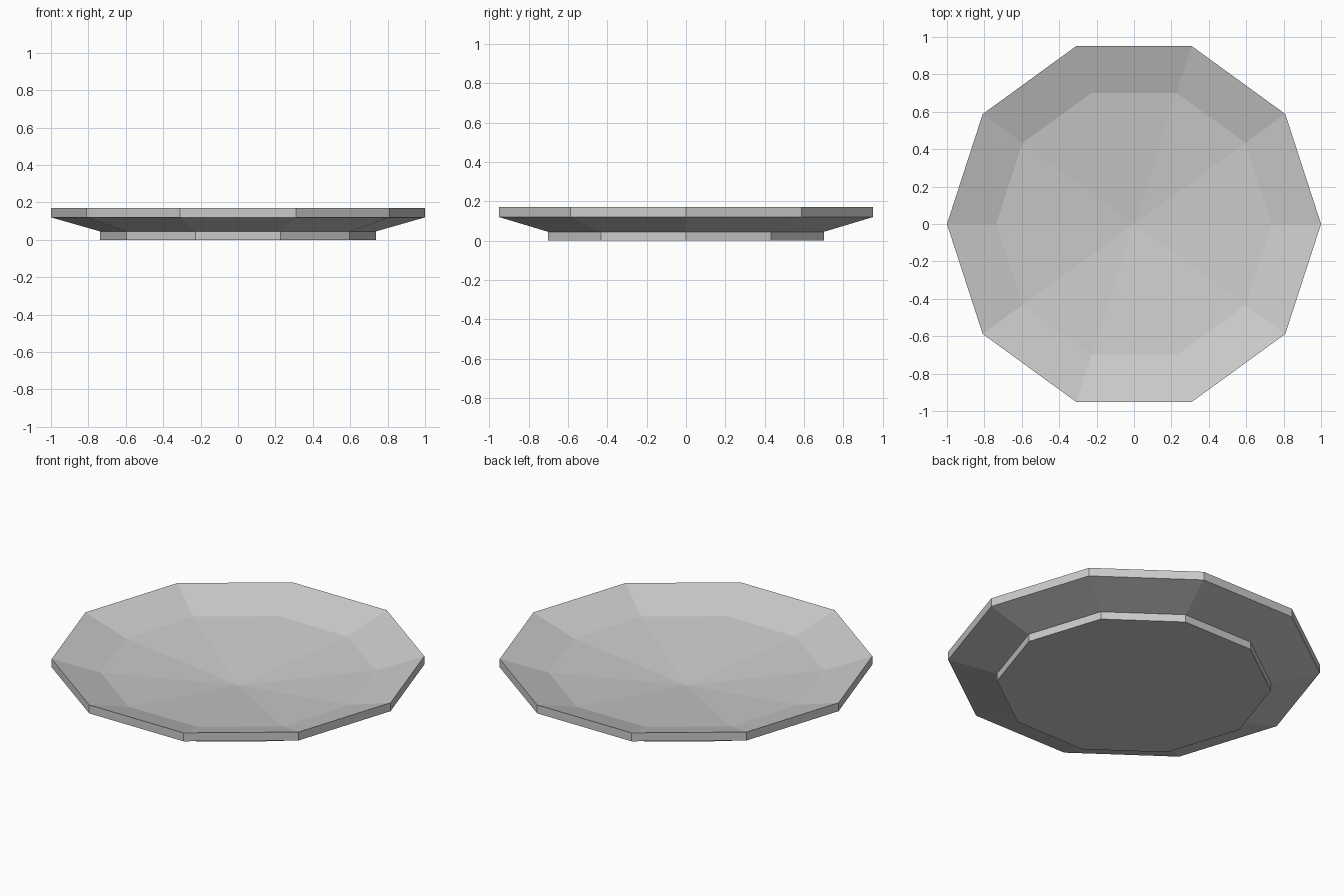
import bpy
import bmesh
from math import cos, sin, tau

cube = bpy.data.objects.get("Cube")
if cube:
    bpy.data.objects.remove(cube, do_unlink=True)

SIDES = 10

# Single grey glaze
glaze = bpy.data.materials.new("grey_glaze")
glaze.use_nodes = True
grey = (0.6, 0.6, 0.6, 1)
glaze.diffuse_color = grey
glaze.node_tree.nodes["Principled BSDF"].inputs["Base Color"].default_value = grey

# Radius and height of each ring: foot, flared underside, rim edge, well
profile = [(0.737, 0), (0.737, 0.045), (1, 0.12), (1, 0.17), (0.737, 0.087)]

bm = bmesh.new()
rings = [[bm.verts.new((r * cos(tau * i / SIDES), r * sin(tau * i / SIDES), z))
          for i in range(SIDES)] for r, z in profile]
for lower, upper in zip(rings, rings[1:]):
    for i in range(SIDES):
        j = (i + 1) % SIDES
        bm.faces.new((lower[i], lower[j], upper[j], upper[i]))

# Flat base and shallow sunken well
bm.faces.new(rings[0][::-1])
centre = bm.verts.new((0, 0, 0.005))
well = rings[-1]
for i in range(SIDES):
    bm.faces.new((well[i], well[(i + 1) % SIDES], centre))

mesh = bpy.data.meshes.new("plate")
bm.to_mesh(mesh)
bm.free()
mesh.materials.append(glaze)
plate = bpy.data.objects.new("plate", mesh)
bpy.context.collection.objects.link(plate)
